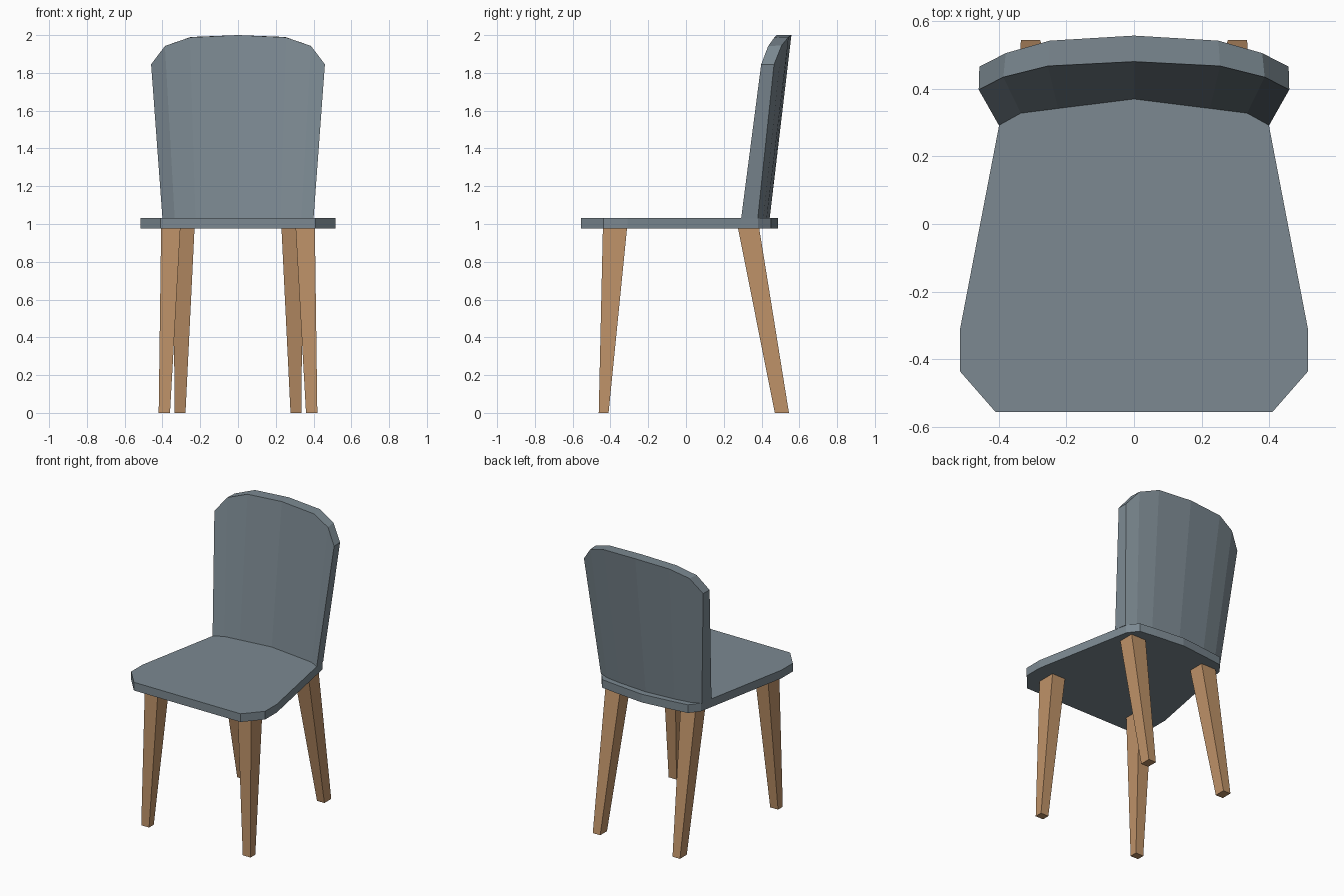
import bpy, bmesh

if "Cube" in bpy.data.objects:
    bpy.data.objects.remove(bpy.data.objects["Cube"])


def material(name, color):
    m = bpy.data.materials.new(name)
    m.diffuse_color = color
    m.use_nodes = True
    m.node_tree.nodes["Principled BSDF"].inputs["Base Color"].default_value = m.diffuse_color
    return m


def loft(name, rings, mat):
    """Skin closed rings of equal length and cap both ends."""
    bm = bmesh.new()
    loops = [[bm.verts.new(p) for p in ring] for ring in rings]
    n = len(rings[0])
    for a, b in zip(loops, loops[1:]):
        for i in range(n):
            j = (i + 1) % n
            bm.faces.new((a[i], a[j], b[j], b[i]))
    bm.faces.new(loops[0])
    bm.faces.new(loops[-1])
    bmesh.ops.recalc_face_normals(bm, faces=bm.faces)
    me = bpy.data.meshes.new(name)
    bm.to_mesh(me)
    bm.free()
    me.materials.append(mat)
    ob = bpy.data.objects.new(name, me)
    bpy.context.collection.objects.link(ob)
    return ob


def rect(x0, x1, y0, y1, z):
    return [(x0, y0, z), (x1, y0, z), (x1, y1, z), (x0, y1, z)]


shell = material("grey_blue", (0.20, 0.25, 0.285, 1))
wood = material("wood", (0.52, 0.29, 0.14, 1))

# Seat: half outline mirrored across x, extruded
half = [(0.41, -0.557), (0.515, -0.437), (0.515, -0.31), (0.40, 0.29),
        (0.383, 0.38), (0.33, 0.45), (0.21, 0.465)]
outline = half + [(0, 0.487)] + [(-x, y) for x, y in reversed(half)]
loft("seat", [[(x, y, z) for x, y in outline] for z in (0.975, 1.032)], shell)

# Backrest: column sections as (x, y, z) for
# bottom front, top front, top back, bottom back
columns = [
    [(0.40, 0.292, 1.03), (0.46, 0.398, 1.845), (0.458, 0.466, 1.845), (0.388, 0.38, 1.03)],
    [(0.335, 0.328, 1.03), (0.387, 0.435, 1.942), (0.38, 0.506, 1.945), (0.32, 0.41, 1.03)],
    [(0.225, 0.342, 1.03), (0.255, 0.468, 1.988), (0.25, 0.543, 1.99), (0.21, 0.427, 1.03)],
    [(0, 0.37, 1.03), (0, 0.481, 2.0), (0, 0.558, 2.0), (0, 0.443, 1.03)],
]
mirrored = [[(-x, y, z) for x, y, z in c] for c in reversed(columns[:-1])]
loft("backrest", columns + mirrored, shell)

# Tapered splayed legs
legs = {
    "front_leg": (rect(0.36, 0.42, -0.462, -0.41, 0), rect(0.305, 0.407, -0.44, -0.312, 0.98)),
    "back_leg": (rect(0.278, 0.335, 0.47, 0.545, 0), rect(0.23, 0.345, 0.275, 0.387, 0.98)),
}
for name, rings in legs.items():
    for side, s in (("right", 1), ("left", -1)):
        loft(f"{name}_{side}", [[(s * x, y, z) for x, y, z in r] for r in rings], wood)
